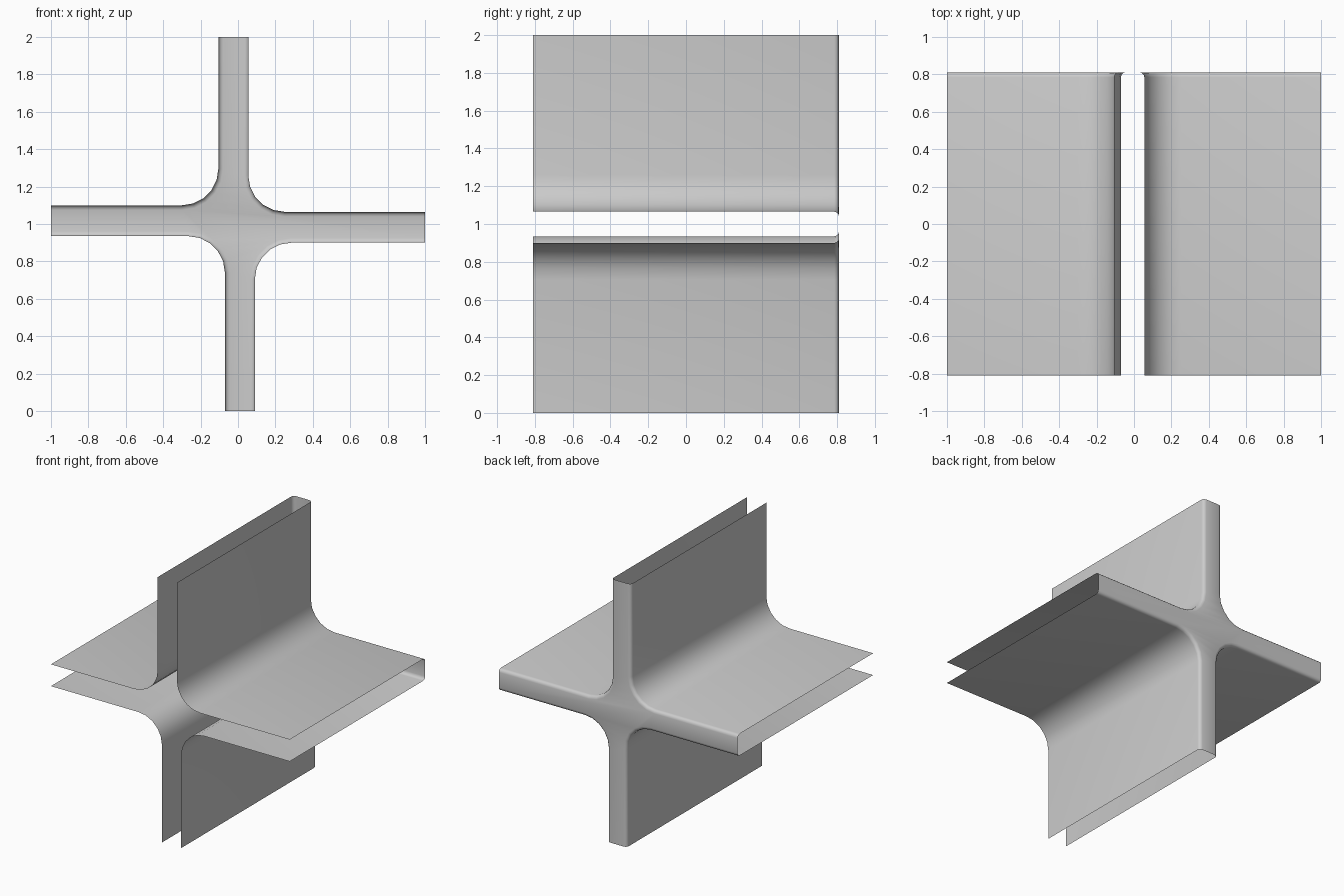
import bpy, bmesh
from math import sin, cos, pi

if "Cube" in bpy.data.objects:
    bpy.data.objects.remove(bpy.data.objects["Cube"])

HALF_Y = 0.81     # half depth of the passage
BEVEL = 0.025     # rounded edge where walls meet the back
STEPS = 3
ARC = 5

# Inner corners, clockwise: wall x, wall z, x side, z side
corners = [(0.055, 1.065, 1, 1), (0.09, 0.90, 1, -1),
           (-0.07, 0.935, -1, -1), (-0.105, 1.10, -1, 1)]


def profile(x, z, sx, sz, inset):
    """Vertical arm end -> rounded corner -> horizontal arm end."""
    r = 0.195
    cx, cz = x + sx * r, z + sz * r
    r += inset
    pts = [(cx - sx * r, 1 + sz)]
    for i in range(ARC + 1):
        a = pi / 2 * i / ARC
        pts.append((cx - sx * r * cos(a), cz - sz * r * sin(a)))
    pts.append((sx, cz - sz * r))
    return pts


# Depth rings: front edge, then the rounded back edge
rings = [(-HALF_Y, 0)]
for i in range(STEPS + 1):
    a = pi / 2 * i / STEPS
    rings.append((HALF_Y - BEVEL * (1 - sin(a)), BEVEL * (1 - cos(a))))

bm = bmesh.new()
outline = []
for x, z, sx, sz in corners:
    # Curved corner wall
    rows = [[bm.verts.new((px, y, pz)) for px, pz in profile(x, z, sx, sz, d)]
            for y, d in rings]
    for a, b in zip(rows, rows[1:]):
        for i in range(len(a) - 1):
            quad = [a[i], a[i + 1], b[i + 1], b[i]]
            bm.faces.new(quad if sx * sz > 0 else quad[::-1])
    last = rows[-1]
    outline += last if sx * sz > 0 else last[::-1]

# Cross-shaped back wall
bm.faces.new(outline)
bmesh.ops.recalc_face_normals(bm, faces=bm.faces)
mesh = bpy.data.meshes.new("crossroad_passage")
bm.to_mesh(mesh)
bm.free()
passage = bpy.data.objects.new("crossroad_passage", mesh)
bpy.context.collection.objects.link(passage)
bpy.context.view_layer.objects.active = passage
passage.select_set(True)
bpy.ops.object.shade_smooth_by_angle(angle=0.7)
